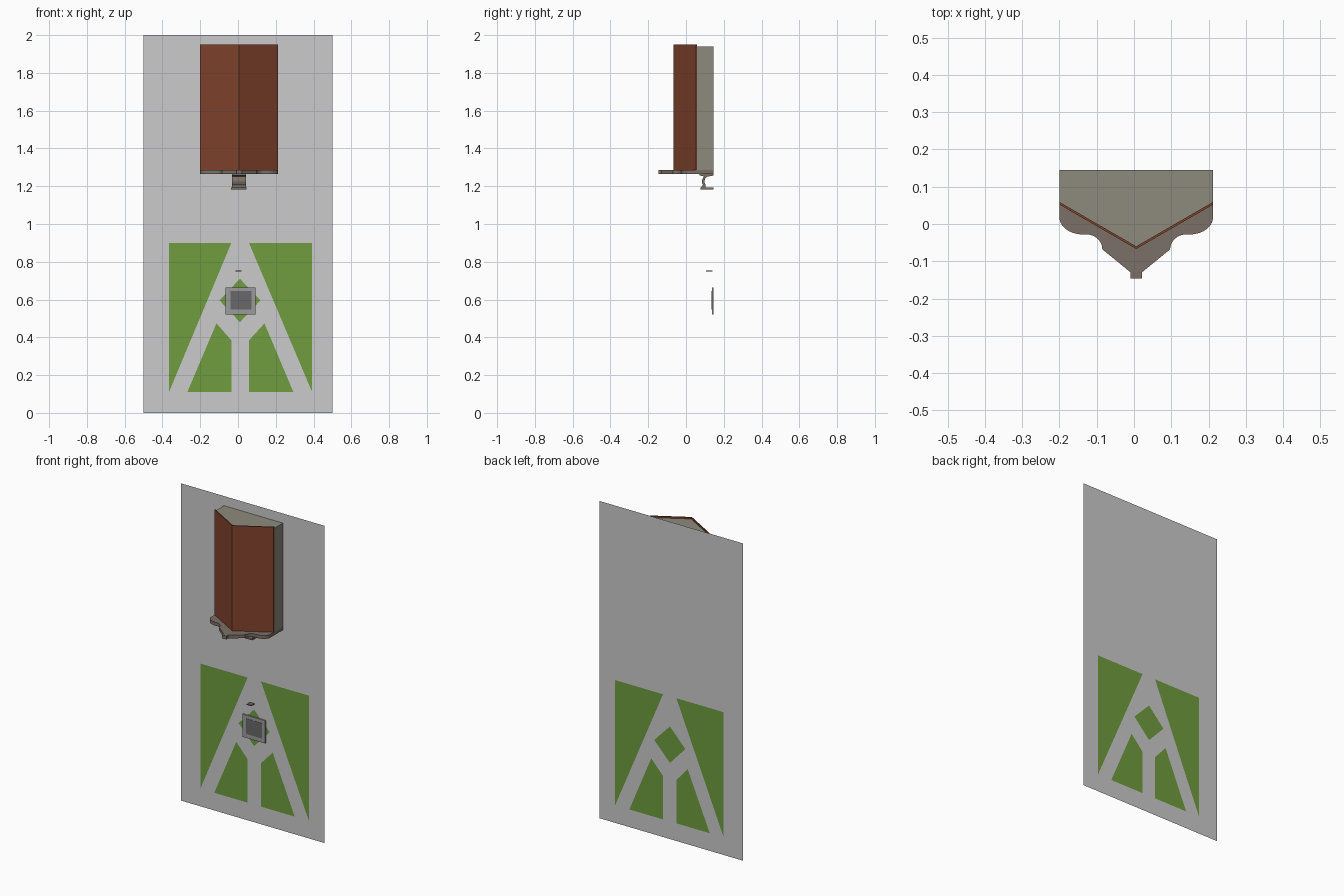
import bpy, bmesh, math
from mathutils import Vector

if "Cube" in bpy.data.objects:
    bpy.data.objects.remove(bpy.data.objects["Cube"])

BACK = 0.146      # plane of the wall panel
CX = 0.006        # symmetry line of the mounted parts


def material(name, rgb):
    m = bpy.data.materials.new(name)
    m.diffuse_color = (*rgb, 1)
    m.use_nodes = True
    m.node_tree.nodes["Principled BSDF"].inputs["Base Color"].default_value = m.diffuse_color
    return m


green = material("green", (0.16, 0.34, 0.05))
brick = material("red_brown", (0.22, 0.055, 0.025))
stone = material("stone", (0.27, 0.255, 0.205))
dull = material("dull_brown", (0.20, 0.16, 0.14))
light = material("light_grey", (0.33, 0.33, 0.34))
dark = material("dark_grey", (0.14, 0.14, 0.14))


def finish(name, bm, mat=None):
    me = bpy.data.meshes.new(name)
    bm.to_mesh(me)
    bm.free()
    ob = bpy.data.objects.new(name, me)
    bpy.context.collection.objects.link(ob)
    if mat:
        me.materials.append(mat)
    return ob


def prism(name, pts, offset, mat):
    """Closed outline of 3D points extruded along an offset."""
    bm = bmesh.new()
    f = bm.faces.new([bm.verts.new(p) for p in pts])
    new = bmesh.ops.extrude_face_region(bm, geom=[f])["geom"]
    bmesh.ops.translate(bm, vec=offset,
                        verts=[v for v in new if isinstance(v, bmesh.types.BMVert)])
    bmesh.ops.recalc_face_normals(bm, faces=bm.faces)
    return finish(name, bm, mat)


def slab(name, xy, z0, z1, mat):
    return prism(name, [(x, y, z0) for x, y in xy], (0, 0, z1 - z0), mat)


def box(name, x0, x1, y0, y1, z0, z1, mat):
    return slab(name, [(x0, y0), (x1, y0), (x1, y1), (x0, y1)], z0, z1, mat)


def flip(pts):
    return [(2 * CX - x, y) for x, y in reversed(pts)]


def arc(cx, cy, rx, ry, a0, a1, n=10):
    return [(cx + rx * math.cos(math.radians(a0 + (a1 - a0) * i / n)),
             cy + ry * math.sin(math.radians(a0 + (a1 - a0) * i / n))) for i in range(n + 1)]


# Green inlays, and the wall panel with matching openings
inlays = {
    "inlay_upper_left": [(-.365, .90), (-.365, .111), (-.035, .90)],
    "inlay_upper_right": [(.392, .90), (.058, .90), (.392, .111)],
    "inlay_lower_left": [(-.268, .111), (-.035, .111), (-.035, .384), (-.114, .474)],
    "inlay_lower_right": [(.293, .111), (.14, .474), (.058, .384), (.058, .111)],
    "inlay_diamond": [(.01, .71), (-.098, .596), (.01, .48), (.119, .596)],
}


def flat_panel(name, loops, mat=None):
    bm = bmesh.new()
    for pts in loops:
        vs = [bm.verts.new((x, BACK, z)) for x, z in pts]
        for a, b in zip(vs, vs[1:] + vs[:1]):
            bm.edges.new((a, b))
    bmesh.ops.triangle_fill(bm, use_beauty=True, edges=bm.edges[:], normal=(0, -1, 0))
    for f in bm.faces:
        f.normal_update()
        if f.normal.y > 0:
            f.normal_flip()
    bmesh.ops.dissolve_limit(bm, angle_limit=0.01, verts=bm.verts[:], edges=bm.edges[:])
    return finish(name, bm, mat)


flat_panel("wall_panel", [[(-.5, 0), (.5, 0), (.5, 2), (-.5, 2)]] + list(inlays.values()))
for name, pts in inlays.items():
    flat_panel(name, [pts], green)

# Cabinet: two angled doors, side walls, and a slightly recessed top
B = BACK - 0.001
door = [(-.2, .052), (CX, -.067), (CX, -.060), (-.2, .059)]
slab("door_left", door, 1.287, 1.95, brick)
slab("door_right", flip(door), 1.287, 1.95, brick)
side = [(-.2, .059), (-.188, .052), (-.188, B), (-.2, B)]
slab("cabinet_side_left", side, 1.287, 1.94, stone)
slab("cabinet_side_right", flip(side), 1.287, 1.94, stone)
top = [(-.188, B), (-.188, .052), (CX, -.060)]
slab("cabinet_top", top + flip(top[:2]), 1.928, 1.94, stone)

# Shelf with scalloped front
half = ([(-.2, B)] + arc(-.138, .018, .062, .046, 180, 270)
        + arc(-.128, -.068, .043, .040, 90, 0) + [(-.009, -.13), (-.009, -BACK)])
slab("shelf", half + flip(half), 1.266, 1.287, dull)

# Corbel under the shelf: hollow curved profile on a small foot
prof = ([(B, 1.266), (.072, 1.266), (.072, 1.258)]
        + arc(.118, 1.226, .034, .032, 130, 215, 8)
        + [(.078, 1.192), (.104, 1.192)]
        + arc(.128, 1.226, .03, .029, 215, 120, 8) + [(B, 1.256)])
prism("corbel", [(-.031, y, z) for y, z in prof], (.074, 0, 0), dull)
box("corbel_foot", -.036, .046, .077, B, 1.182, 1.192, dull)

# Small framed plate with a darker centre, and a tiny ledge above it
box("plate_frame", -.066, .093, .137, B, .522, .665, light)
box("plate_centre", -.04, .071, .1355, .137, .548, .644, dark)
box("small_ledge", -.014, .018, .107, .139, .748, .753, dark)
